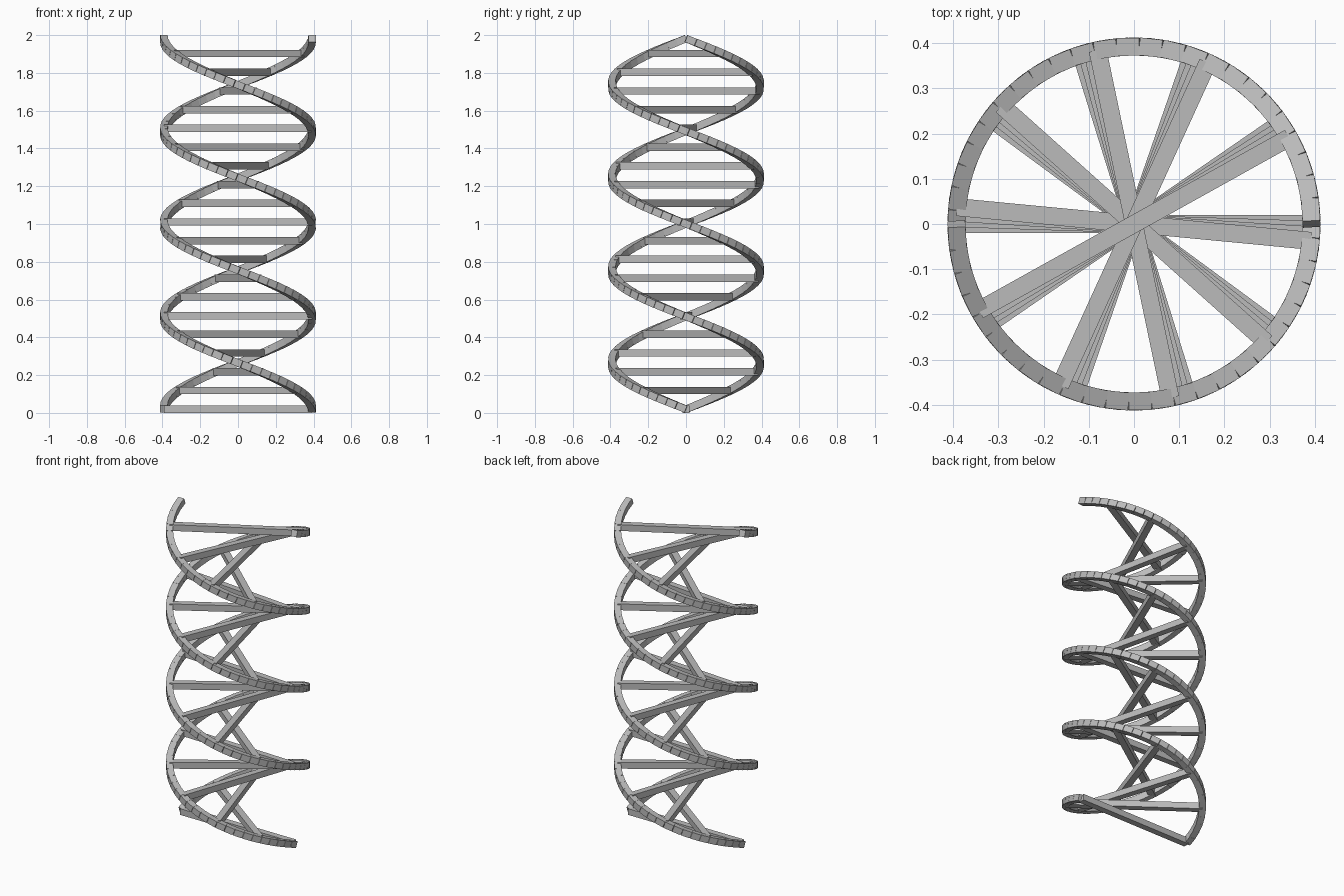
import bpy, bmesh
from math import sin, cos, pi
from mathutils import Vector, Matrix

cube = bpy.data.objects.get("Cube")
if cube:
    bpy.data.objects.remove(cube, do_unlink=True)

RADIUS = 0.3925
THICK = 0.0392
HEIGHT = 1.9622
POINTS = 100
TURNS = 2
RUNG_STEP = 5

grey = bpy.data.materials.new("plain grey")
grey.use_nodes = True
colour = (0.5, 0.5, 0.5, 1)
grey.diffuse_color = colour
grey.node_tree.nodes["Principled BSDF"].inputs["Base Color"].default_value = colour


def helix_point(i, phase):
    """Point on a left-handed helix."""
    t = i / (POINTS - 1)
    a = phase - TURNS * 2 * pi * t
    return Vector((RADIUS * cos(a), RADIUS * sin(a), THICK / 2 + HEIGHT * t))


def add_bar(bm, start, end):
    """Square bar between two points, kept level sideways."""
    d = end - start
    rot = d.to_track_quat('Z', 'Y').to_matrix().to_4x4()
    size = Matrix.Diagonal((THICK, THICK, d.length, 1))
    bmesh.ops.create_cube(bm, size=1, matrix=Matrix.Translation((start + end) / 2) @ rot @ size)


def build(name, bars):
    bm = bmesh.new()
    for start, end in bars:
        add_bar(bm, start, end)
    mesh = bpy.data.meshes.new(name)
    bm.to_mesh(mesh)
    bm.free()
    mesh.materials.append(grey)
    obj = bpy.data.objects.new(name, mesh)
    bpy.context.collection.objects.link(obj)


# Two strands, each a chain of short bars
for name, phase in (("left_strand", 0), ("right_strand", pi)):
    build(name, [(helix_point(i, phase), helix_point(i + 1, phase)) for i in range(POINTS - 1)])

# Level rungs joining the strands
for n, i in enumerate(range(0, POINTS, RUNG_STEP)):
    build(f"rung_{n + 1}", [(helix_point(i, 0), helix_point(i, pi))])
